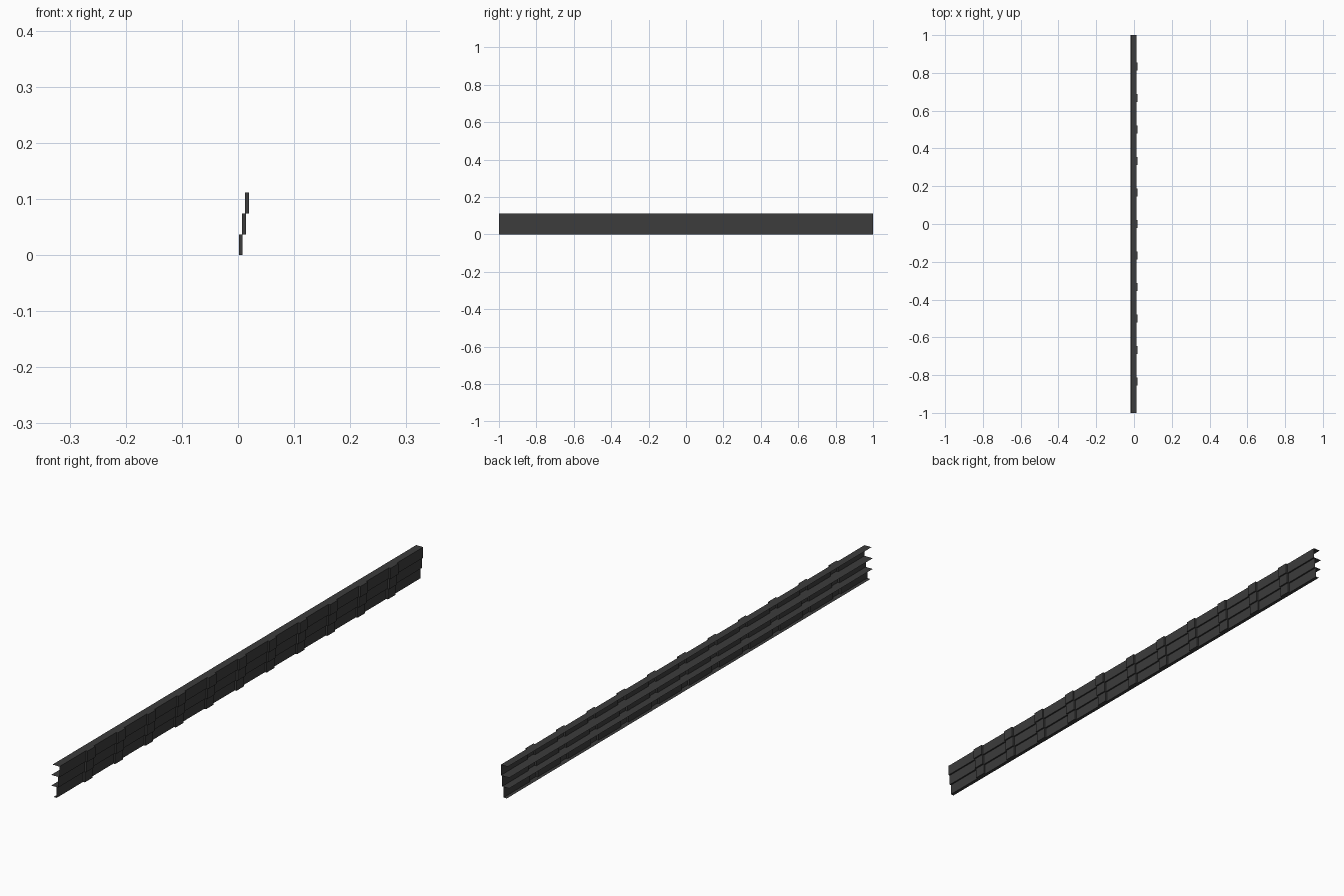
import bpy, bmesh

if "Cube" in bpy.data.objects:
    bpy.data.objects.remove(bpy.data.objects["Cube"])

H = 0.0372                       # height of one board
FACE = [0.002, 0.0075, 0.0128]   # face x of each board, stepping outward going up
TIPS = [-0.010, -0.019, -0.019, -0.014]  # rear edge of each horizontal flange
RIB, HALF = 0.0064, 0.021        # rib projection and half width

mat = bpy.data.materials.new("dark_grey")
mat.diffuse_color = (0.045, 0.045, 0.045, 1)
mat.use_nodes = True
mat.node_tree.nodes["Principled BSDF"].inputs["Base Color"].default_value = mat.diffuse_color

# Plan outline along the length: flat face with eleven square ribs
path = [(-1.0, 0.0)]
for k in range(-5, 6):
    c = k / 6
    path += [(c - HALF, 0), (c - HALF, RIB), (c + HALF, RIB), (c + HALF, 0)]
path.append((1.0, 0.0))


def make_object(name, quads):
    bm = bmesh.new()
    for q in quads:
        bm.faces.new([bm.verts.new(p) for p in q])
    bmesh.ops.remove_doubles(bm, verts=bm.verts, dist=1e-5)
    mesh = bpy.data.meshes.new(name)
    bm.to_mesh(mesh)
    bm.free()
    mesh.materials.append(mat)
    obj = bpy.data.objects.new(name, mesh)
    bpy.context.collection.objects.link(obj)


segments = list(zip(path, path[1:]))

# Ribbed board faces
for i, x in enumerate(FACE):
    z0, z1 = i * H, (i + 1) * H
    make_object(f"board_{i + 1}", [
        [(x + o0, y0, z0), (x + o1, y1, z0), (x + o1, y1, z1), (x + o0, y0, z1)]
        for (y0, o0), (y1, o1) in segments])

# Horizontal flanges running back from the board edges, following the ribs
for i, tip in enumerate(TIPS):
    x, z = FACE[min(i, 2)], i * H
    quads = []
    for (y0, o0), (y1, o1) in segments:
        if y1 - y0 > 1e-6:
            q = [(tip, y0, z), (x + o0, y0, z), (x + o1, y1, z), (tip, y1, z)]
            quads.append(q if i == 3 else q[::-1])
    make_object(f"flange_{i + 1}", quads)
